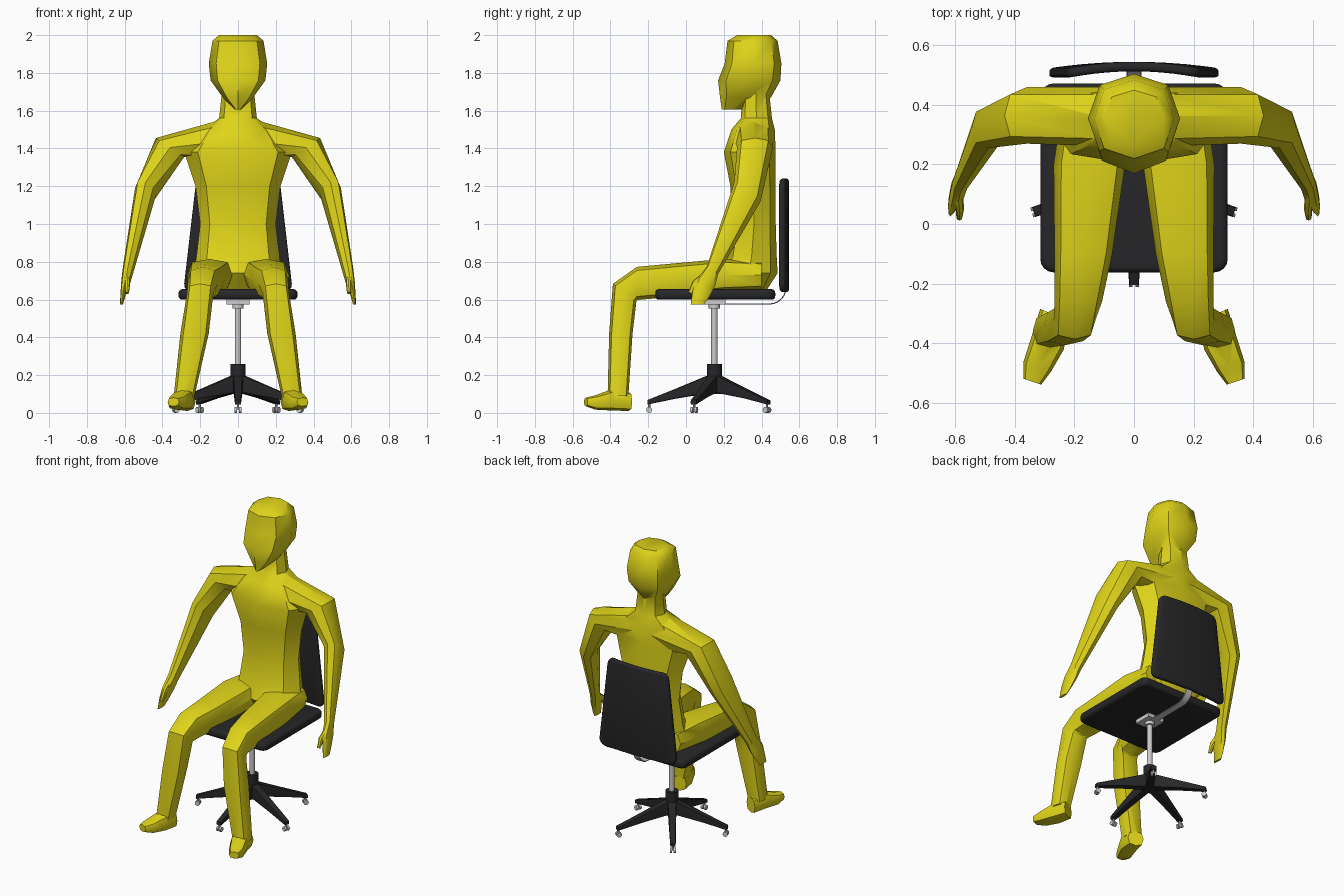
import bpy, bmesh
from math import sin, cos, tau, radians, pi
from mathutils import Vector, Matrix

if "Cube" in bpy.data.objects:
    bpy.data.objects.remove(bpy.data.objects["Cube"])


def material(name, rgb):
    m = bpy.data.materials.new(name)
    m.diffuse_color = (*rgb, 1)
    m.use_nodes = True
    m.node_tree.nodes["Principled BSDF"].inputs["Base Color"].default_value = m.diffuse_color
    return m


YELLOW = material("yellow", (0.74, 0.66, 0.01))
BLACK = material("black", (0.02, 0.02, 0.022))


def finish(name, bm, mat=None, angle=40):
    bmesh.ops.recalc_face_normals(bm, faces=bm.faces)
    me = bpy.data.meshes.new(name)
    bm.to_mesh(me)
    bm.free()
    ob = bpy.data.objects.new(name, me)
    bpy.context.collection.objects.link(ob)
    if mat:
        me.materials.append(mat)
    smooth(ob, angle)
    return ob


def smooth(ob, angle):
    bpy.ops.object.select_all(action='DESELECT')
    ob.select_set(True)
    bpy.context.view_layer.objects.active = ob
    bpy.ops.object.shade_smooth_by_angle(angle=radians(angle))


def loft(name, rings, mat=None, sx=1, n=8, p=0.85, matrix=None):
    """Skin rings given as (centre, half axis a, half axis b)."""
    bm = bmesh.new()
    loops = []
    for c, a, b in rings:
        loop = []
        for i in range(n):
            u, v = cos(tau * i / n), sin(tau * i / n)
            u = 0 if abs(u) < 1e-6 else abs(u) ** p * (1 if u > 0 else -1)
            v = 0 if abs(v) < 1e-6 else abs(v) ** p * (1 if v > 0 else -1)
            co = Vector(c) + Vector(a) * u + Vector(b) * v
            co.x *= sx
            loop.append(bm.verts.new(matrix @ co if matrix else co))
        loops.append(loop)
    for r, s in zip(loops, loops[1:]):
        for i in range(n):
            bm.faces.new((r[i], r[(i + 1) % n], s[(i + 1) % n], s[i]))
    bm.faces.new(loops[0])
    bm.faces.new(loops[-1])
    return finish(name, bm, mat)


def level(table):
    """Horizontal rings from (z, y front, y back, half width)."""
    return [((0, (f + k) / 2, z), (w, 0, 0), (0, (k - f) / 2, 0)) for z, f, k, w in table]


def slab(name, size, loc, thin, corner, rim, taper=0, curve=0):
    """Rounded cushion, thin along axis `thin`, optionally tapered and curved."""
    bm = bmesh.new()
    bmesh.ops.create_cube(bm, size=1)
    bmesh.ops.scale(bm, vec=size, verts=bm.verts)
    along = lambda e: abs((e.verts[0].co - e.verts[1].co).normalized()[thin]) > 0.9
    bmesh.ops.bevel(bm, geom=[e for e in bm.edges if along(e)], offset=corner,
                    segments=4, profile=0.5, affect='EDGES')
    bm.normal_update()
    caps = [f for f in bm.faces if abs(f.normal[thin]) > 0.9]
    bmesh.ops.bevel(bm, geom=list({e for f in caps for e in f.edges}), offset=rim,
                    segments=3, profile=0.5, affect='EDGES')
    if curve:
        for i in range(-4, 5):
            bmesh.ops.bisect_plane(bm, geom=bm.verts[:] + bm.edges[:] + bm.faces[:],
                                   plane_co=(i * size[0] / 10, 0, 0), plane_no=(1, 0, 0))
    for v in bm.verts:
        v.co.y -= curve * (2 * v.co.x / size[0]) ** 2
        v.co.x *= 1 - taper * (v.co.z / size[2] + 0.5)
    bmesh.ops.translate(bm, vec=loc, verts=bm.verts)
    return finish(name, bm, BLACK)


def cylinder(name, r, loc, depth, mat=None, axis='Z', n=16):
    bm = bmesh.new()
    rot = Matrix.Rotation(pi / 2, 4, 'Y') if axis == 'X' else Matrix()
    bmesh.ops.create_cone(bm, cap_ends=True, segments=n, radius1=r, radius2=r, depth=depth,
                          matrix=loc[1] @ Matrix.Translation(loc[0]) @ rot)
    return finish(name, bm, mat)


# Torso with neck, and head
body = loft("body", level([
    (0.655, 0.25, 0.43, 0.15), (0.74, 0.18, 0.485, 0.235), (0.83, 0.215, 0.48, 0.22),
    (1.0, 0.245, 0.475, 0.20), (1.2, 0.235, 0.475, 0.225), (1.38, 0.20, 0.475, 0.285),
    (1.5, 0.24, 0.47, 0.19), (1.56, 0.29, 0.455, 0.10), (1.70, 0.30, 0.44, 0.085)]), YELLOW)
parts = [loft("head", level([
    (1.605, 0.19, 0.30, 0.015), (1.67, 0.18, 0.45, 0.08), (1.76, 0.17, 0.50, 0.145),
    (1.85, 0.205, 0.505, 0.155), (1.97, 0.22, 0.485, 0.135), (2.0, 0.27, 0.45, 0.10)]), YELLOW)]

ARM = [((0.06, 0.36, 1.44), (0, 0.10, 0), (0, 0, 0.12)),
       ((0.36, 0.365, 1.405), (0, 0.095, 0), (0.075, 0, 0.05)),
       ((0.49, 0.325, 1.17), (0, 0.07, -0.05), (0.055, 0, 0.02)),
       ((0.582, 0.14, 0.755), (0, 0.03, -0.02), (0.028, 0, 0.012)),
       ((0.595, 0.105, 0.69), (0, 0.05, -0.015), (0.023, 0, 0.008)),
       ((0.608, 0.08, 0.63), (0, 0.045, -0.015), (0.014, 0, 0.005)),
       ((0.617, 0.06, 0.575), (0, 0.035, 0), (0.008, 0, 0))]
THUMB = [((0.59, 0.10, 0.72), (0, 0.02, -0.015), (0.016, 0, 0.004)),
         ((0.585, 0.05, 0.685), (0, 0.014, -0.014), (0.014, 0, 0)),
         ((0.587, 0.022, 0.635), (0, 0.01, -0.005), (0.01, 0, 0))]
LEG = [((0.13, 0.40, 0.73), (0.11, 0, 0), (0, 0, 0.075)),
       ((0.15, 0.20, 0.73), (0.12, 0, 0), (0, 0, 0.085)),
       ((0.17, -0.10, 0.70), (0.097, 0, 0), (0, 0, 0.088)),
       ((0.187, -0.26, 0.685), (0.08, 0, 0), (0, 0, 0.088)),
       ((0.20, -0.325, 0.635), (0.07, 0, 0), (0, -0.062, 0.048)),
       ((0.23, -0.345, 0.42), (0.075, 0, 0), (0, -0.062, 0)),
       ((0.285, -0.36, 0.09), (0.055, 0, 0), (0, -0.055, 0))]
FOOT = [((0.27, -0.305, 0.06), (0.045, 0.02, 0), (0, 0, 0.05)),
        ((0.29, -0.40, 0.068), (0.055, 0.02, 0), (0, 0, 0.055)),
        ((0.325, -0.48, 0.055), (0.047, 0.015, 0), (0, 0, 0.038)),
        ((0.342, -0.53, 0.058), (0.03, 0.01, 0), (0, 0, 0.023))]

# Limbs on both sides, merged into one body
for sx in (1, -1):
    for nm, rings in (("arm", ARM), ("thumb", THUMB), ("leg", LEG), ("foot", FOOT)):
        parts.append(loft(nm, rings, YELLOW, sx, p=0.7 if nm in ("leg", "foot") else 0.85))
for part in parts:
    mod = body.modifiers.new("union", 'BOOLEAN')
    mod.operation, mod.solver, mod.object = 'UNION', 'EXACT', part
    bpy.context.view_layer.objects.active = body
    bpy.ops.object.modifier_apply(modifier=mod.name)
    bpy.data.objects.remove(part)
smooth(body, 45)

# Seat and tapered, curved backrest
slab("seat", (0.63, 0.635, 0.056), (0, 0.155, 0.627), 2, 0.045, 0.02)
slab("backrest", (0.58, 0.032, 0.60), (0, 0.529, 0.94), 1, 0.045, 0.013, taper=0.24, curve=0.022)

# Column, hub and plate under the seat
BASE = Matrix.Translation((0, 0.15, 0))
cylinder("column", 0.017, ((0, 0, 0.40), BASE), 0.36)
cylinder("column_collar", 0.03, ((0, 0, 0.565), BASE), 0.025)
cylinder("hub", 0.04, ((0, 0, 0.18), BASE), 0.16, BLACK)
bm = bmesh.new()
bmesh.ops.create_cube(bm, size=1, matrix=BASE @ Matrix.Translation((0, 0, 0.587))
                      @ Matrix.Diagonal((0.12, 0.12, 0.026, 1)))
finish("seat_plate", bm)

# Flat metal strip holding the backrest
path = [(0.18, 0.576), (0.44, 0.576)]
path += [(0.44 + 0.09 * sin(t * pi / 12), 0.666 - 0.09 * cos(t * pi / 12)) for t in range(1, 7)]
path += [(0.53, 0.76)]
strip = []
for i, (y, z) in enumerate(path):
    (y0, z0), (y1, z1) = path[max(i - 1, 0)], path[min(i + 1, len(path) - 1)]
    t = Vector((0, y1 - y0, z1 - z0)).normalized()
    strip.append(((0, y, z), (0.025, 0, 0), (0, -t.z * 0.003, t.y * 0.003)))
loft("back_support", strip, p=0.3)

# Five-spoke base with twin-wheel casters
for k in range(5):
    m = BASE @ Matrix.Rotation(tau * k / 5, 4, 'Z')
    loft("base_leg", [((0, -0.02, 0.155), (0.027, 0, 0), (0, 0, 0.05)),
                      ((0, -0.20, 0.103), (0.022, 0, 0), (0, 0, 0.027)),
                      ((0, -0.355, 0.056), (0.017, 0, 0), (0, 0, 0.012))], BLACK, p=0.3, matrix=m)
    cylinder("caster_stem", 0.006, ((0, -0.345, 0.035), m), 0.035, n=8)
    for x in (-0.011, 0.011):
        cylinder("caster_wheel", 0.016, ((x, -0.345, 0.016), m), 0.013, axis='X', n=12)
